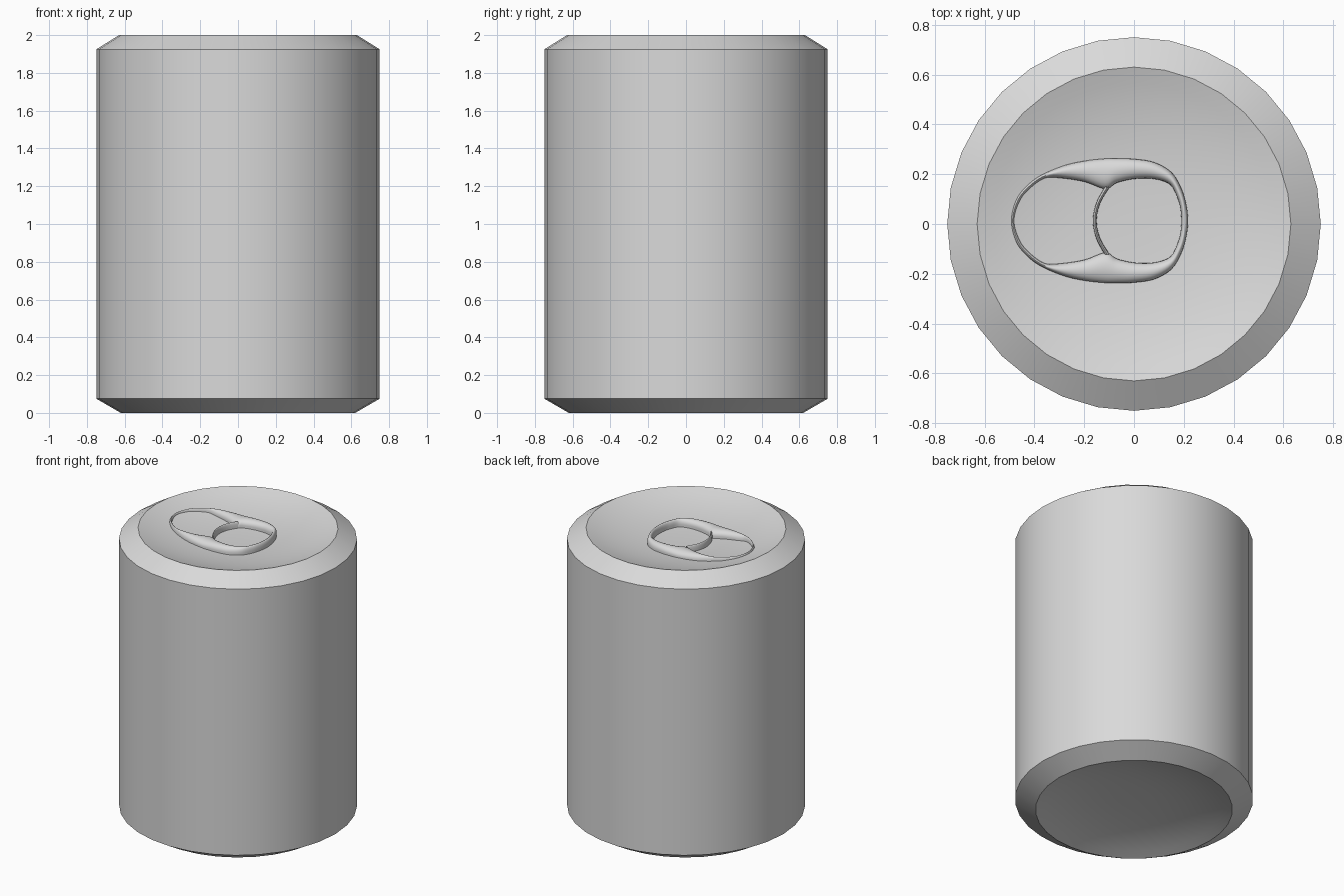
import bpy
import bmesh
from math import pi, sin, cos, radians
from mathutils import Vector

cube = bpy.data.objects.get("Cube")
if cube:
    bpy.data.objects.remove(cube, do_unlink=True)

metal = bpy.data.materials.new("light_grey_metal")
metal.use_nodes = True
GREY = (0.7, 0.7, 0.7, 1)
metal.diffuse_color = GREY
metal.node_tree.nodes["Principled BSDF"].inputs["Base Color"].default_value = GREY


def finish(name, bm, angle):
    """Turn the bmesh into a smooth-shaded object that keeps sharp edges."""
    bmesh.ops.remove_doubles(bm, verts=bm.verts, dist=0.0001)
    bmesh.ops.recalc_face_normals(bm, faces=bm.faces)
    mesh = bpy.data.meshes.new(name)
    bm.to_mesh(mesh)
    bm.free()
    mesh.materials.append(metal)
    obj = bpy.data.objects.new(name, mesh)
    bpy.context.collection.objects.link(obj)
    bpy.ops.object.select_all(action="DESELECT")
    obj.select_set(True)
    bpy.context.view_layer.objects.active = obj
    bpy.ops.object.shade_smooth_by_angle(angle=radians(angle))
    return obj


def lathe(name, profile, sides=32):
    """Spin a radius/height profile around the z axis."""
    bm = bmesh.new()
    verts = [bm.verts.new((r, 0, z)) for r, z in profile]
    edges = [bm.edges.new(pair) for pair in zip(verts, verts[1:])]
    bmesh.ops.spin(bm, geom=verts + edges, cent=(0, 0, 0), axis=(0, 0, 1),
                   angle=2 * pi, steps=sides, use_merge=True)
    return finish(name, bm, 30)


def smooth_path(points, closed, cuts=5):
    """Catmull-Rom interpolation through points of any dimension."""
    n = len(points)
    get = (lambda i: points[i % n]) if closed else (lambda i: points[max(0, min(n - 1, i))])
    path = []
    for i in range(n if closed else n - 1):
        a, b, c, d = (Vector(get(i + k)) for k in (-1, 0, 1, 2))
        for s in range(cuts):
            t = s / cuts
            path.append(b + (c - a) * t / 2 + (a * 2 - b * 5 + c * 4 - d) * t * t / 2
                        + (b * 3 - a - c * 3 + d) * t ** 3 / 2)
    if not closed:
        path.append(Vector(points[-1]))
    return path


def mirrored(half, closed):
    """Mirror a half outline of (outer x, y, inner x, y) rows across y."""
    other = [(a, -b, c, -d) for a, b, c, d in half if b]
    return half + other[::-1] if closed else half[::-1] + other


def rounded_band(name, rows, closed, top, base=1.9, steps=10):
    """Loft a domed band between paired outer and inner outlines."""
    bm = bmesh.new()
    shoulder = top - 0.035
    rings = []
    for ox, oy, ix, iy in smooth_path(rows, closed):
        outer, inner = Vector((ox, oy)), Vector((ix, iy))
        section = [(0, base)]
        section += [((1 - cos(pi * k / steps)) / 2,
                     shoulder + (top - shoulder) * sin(pi * k / steps))
                    for k in range(steps + 1)]
        section.append((1, base))
        ring = []
        for t, z in section:
            p = outer.lerp(inner, t)
            ring.append(bm.verts.new((p.x, p.y + TAB_Y, z)))
        rings.append(ring)
    following = rings[1:] + rings[:1] if closed else rings[1:]
    for a, b in zip(rings, following):
        for k in range(len(a)):
            j = (k + 1) % len(a)
            bm.faces.new((a[k], a[j], b[j], b[k]))
    if not closed:
        bm.faces.new(rings[0])
        bm.faces.new(rings[-1])
    return finish(name, bm, 60)


# Can shell with chamfered ends, a dished lid and a dished base
RIM, DEPTH, RINGS = 0.63, 0.085, 10
dish = [(RIM * k / RINGS, DEPTH * (1 - (k / RINGS) ** 2.6)) for k in range(RINGS + 1)]
bottom = [(r * 0.985, z) for r, z in dish]
lid = [(r, 2 - z) for r, z in reversed(dish)]
lathe("can_shell", bottom + [(0.75, 0.075), (0.75, 1.925)] + lid)

# Pull tab frame: thin at the nose, broad along the sides
TAB_Y = 0.013
frame = [
    (-.495, 0, -.48, 0), (-.475, .085, -.457, .08), (-.43, .142, -.417, .13),
    (-.37, .185, -.36, .17), (-.28, .222, -.3, .172), (-.2, .24, -.2, .157),
    (-.12, .249, -.115, .128), (-.06, .25, -.07, .152), (0, .248, 0, .168),
    (.08, .235, .08, .168), (.15, .195, .145, .145), (.19, .13, .175, .09),
    (.21, .065, .187, .045), (.217, 0, .19, 0),
]
rounded_band("pull_tab_frame", mirrored(frame, True), True, 1.97)

# Thin curved divider between the finger hole and the nose opening
divider = [(-.165, 0, -.15, 0), (-.152, .07, -.136, .07), (-.118, .135, -.098, .135)]
rounded_band("pull_tab_divider", mirrored(divider, False), False, 1.962)
